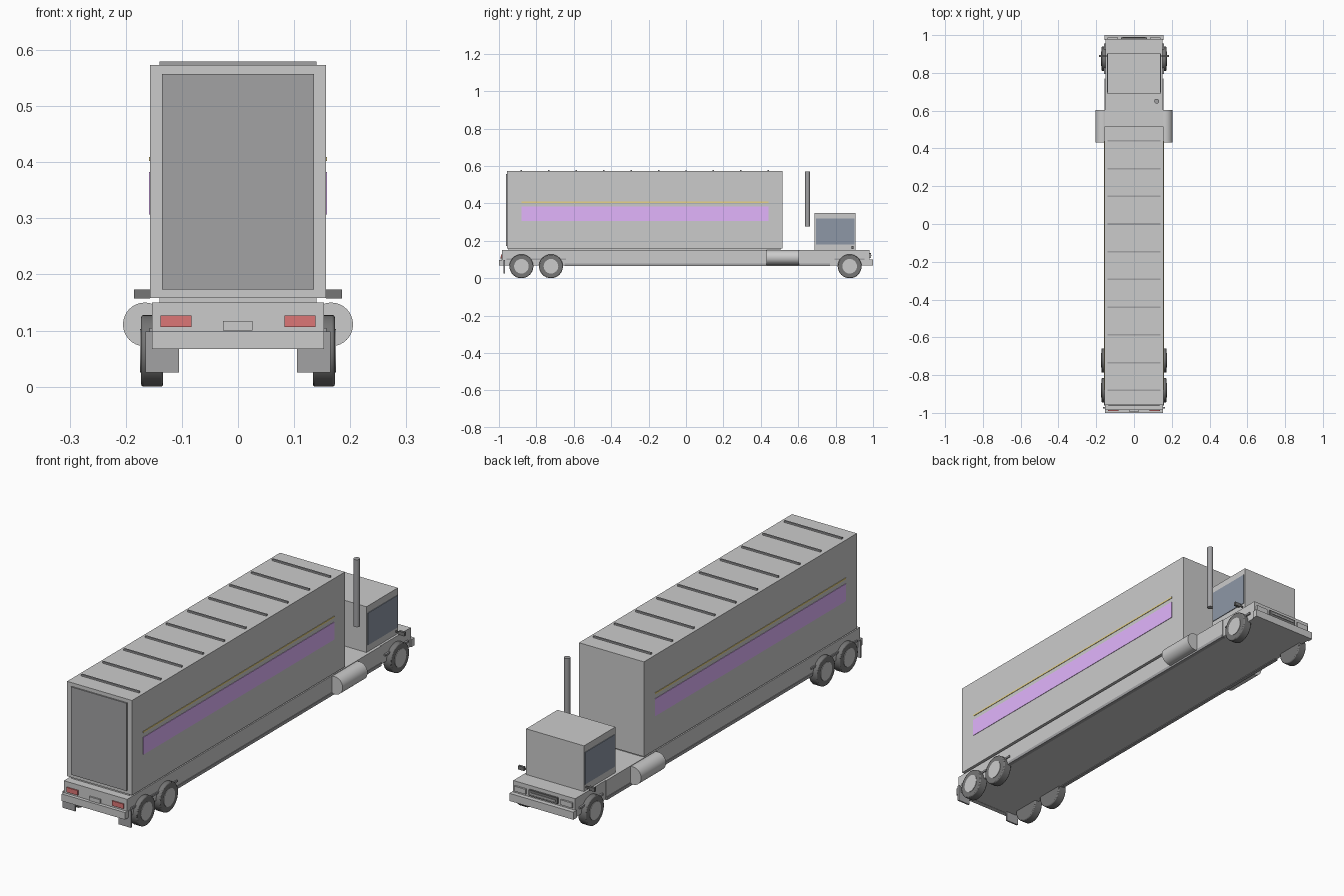
import bpy
from math import pi

if "Cube" in bpy.data.objects:
    bpy.data.objects.remove(bpy.data.objects["Cube"])


def material(name, r, g, b):
    m = bpy.data.materials.new(name)
    m.diffuse_color = (r, g, b, 1)
    m.use_nodes = True
    m.node_tree.nodes["Principled BSDF"].inputs["Base Color"].default_value = m.diffuse_color
    return m


DARK = material("dark_grey", 0.36, 0.36, 0.37)
BLACK = material("rubber", 0.18, 0.18, 0.18)
GLASS = material("tinted_glass", 0.27, 0.31, 0.38)
PURPLE = material("purple", 0.76, 0.46, 0.98)
YELLOW = material("yellow", 0.8, 0.65, 0.25)
RED = material("red", 0.72, 0.18, 0.18)
WHITE = material("white", 0.95, 0.94, 0.92)


def finish(ob, name, mat):
    ob.name = name
    if mat:
        ob.data.materials.append(mat)
    return ob


def box(name, x, y, z, mat=None):
    """Box from (min, max) ranges on each axis."""
    bpy.ops.mesh.primitive_cube_add(size=1, location=[sum(r) / 2 for r in (x, y, z)])
    ob = bpy.context.object
    ob.scale = [r[1] - r[0] for r in (x, y, z)]
    bpy.ops.object.transform_apply(location=False, rotation=False, scale=True)
    return finish(ob, name, mat)


def pair(name, x, y, z, mat=None):
    """Box repeated on both sides of the truck."""
    box(name + "_right", x, y, z, mat)
    box(name + "_left", (-x[1], -x[0]), y, z, mat)


def cylinder(name, loc, radius, depth, axis="Z", mat=None, sides=32, bevel=0):
    rot = {"X": (0, pi / 2, 0), "Y": (pi / 2, 0, 0), "Z": (0, 0, 0)}[axis]
    bpy.ops.mesh.primitive_cylinder_add(vertices=sides, radius=radius, depth=depth,
                                        location=loc, rotation=rot)
    ob = bpy.context.object
    if bevel:
        mod = ob.modifiers.new("bevel", "BEVEL")
        mod.width = bevel
        mod.segments = 2
    bpy.ops.object.shade_smooth_by_angle(angle=pi / 6)
    return finish(ob, name, mat)


# Chassis, with a slightly narrower nose section
box("chassis", (-0.153, 0.153), (-0.985, 0.77), (0.068, 0.15))
box("nose", (-0.15, 0.15), (0.77, 0.98), (0.068, 0.15))
pair("side_rail", (0.14, 0.156), (-0.65, 0.77), (0.065, 0.078), DARK)
box("rear_bumper", (-0.153, 0.153), (-1.0, -0.98), (0.067, 0.098))
box("front_bumper", (-0.155, 0.155), (0.975, 1.0), (0.067, 0.1))

# Cargo box on its spacer, rear door and roof ribs
box("box_spacer", (-0.14, 0.14), (-0.95, 0.505), (0.145, 0.162))
box("cargo_box", (-0.157, 0.157), (-0.957, 0.515), (0.158, 0.573))
box("rear_door", (-0.135, 0.135), (-0.963, -0.95), (0.173, 0.557), DARK)
for i in range(10):
    y = -0.88 + i * 1.32 / 9
    box(f"roof_rib_{i}", (-0.14, 0.14), (y - 0.004, y + 0.004), (0.568, 0.58), DARK)

# Side stripes
pair("purple_stripe", (0.15, 0.159), (-0.88, 0.44), (0.307, 0.383), PURPLE)
pair("yellow_stripe", (0.15, 0.159), (-0.88, 0.44), (0.402, 0.409), YELLOW)

# Cab, side windows, mirrors and exhaust
box("cab", (-0.14, 0.14), (0.688, 0.905), (0.145, 0.35))
pair("side_window", (0.132, 0.143), (0.695, 0.9), (0.18, 0.32), GLASS)
pair("mirror", (0.157, 0.185), (0.885, 0.896), (0.157, 0.173), BLACK)
pair("mirror_arm", (0.135, 0.16), (0.888, 0.893), (0.162, 0.168), BLACK)
cylinder("exhaust_stack", (0.12, 0.65, 0.423), 0.013, 0.295, mat=DARK, sides=20)

# Fuel tanks
for s, side in ((1, "right"), (-1, "left")):
    cylinder(f"fuel_tank_{side}", (s * 0.166, 0.517, 0.111), 0.039, 0.172, "Y")

# Wheels with hubs and fender strips
for n, y in (("rear", -0.88), ("middle", -0.722), ("front", 0.875)):
    for s, side in ((1, "right"), (-1, "left")):
        cylinder(f"{n}_tyre_{side}", (s * 0.153, y, 0.064), 0.064, 0.039, "X", BLACK, 32, 0.004)
        cylinder(f"{n}_hub_{side}", (s * 0.155, y, 0.064), 0.039, 0.039, "X", WHITE, 24)
    pair(f"{n}_fender_strip", (0.145, 0.158), (y - 0.08, y + 0.08), (0.097, 0.105), DARK)

# Rear lights, plate and mudflaps
pair("tail_light", (0.083, 0.138), (-0.99, -0.98), (0.106, 0.127), RED)
box("number_plate", (-0.027, 0.026), (-0.992, -0.98), (0.1, 0.117), WHITE)
pair("mudflap", (0.105, 0.165), (-0.976, -0.969), (0.025, 0.098), DARK)

# Front grille and headlights
box("grille", (-0.07, 0.07), (0.97, 0.988), (0.108, 0.134), BLACK)
box("grille_bar", (-0.06, 0.06), (0.97, 0.991), (0.118, 0.123))
pair("headlight", (0.085, 0.14), (0.97, 0.988), (0.109, 0.131), WHITE)
